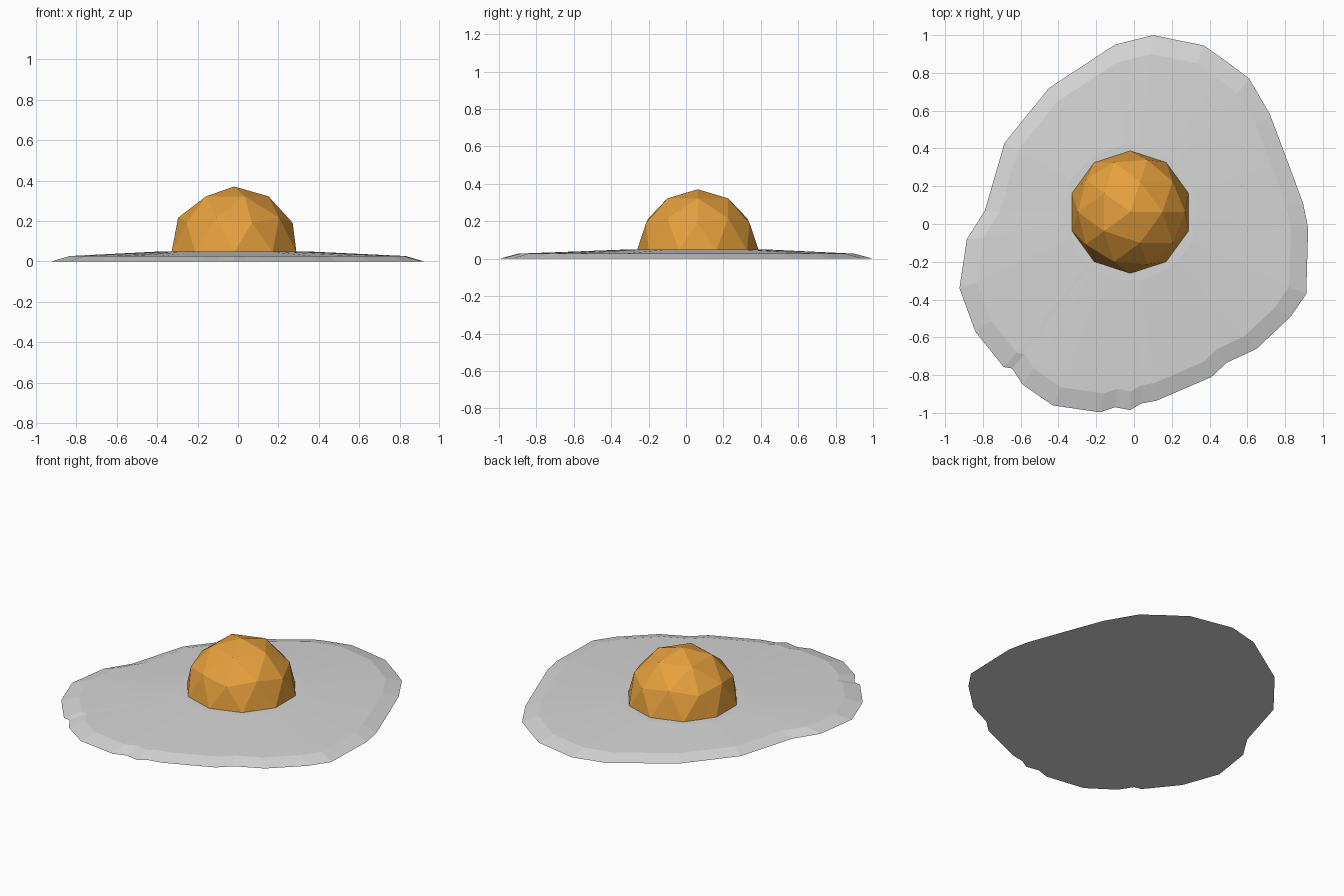
import bpy, bmesh
from mathutils import Vector

if "Cube" in bpy.data.objects:
    bpy.data.objects.remove(bpy.data.objects["Cube"])


def material(name, rgb):
    m = bpy.data.materials.new(name)
    m.diffuse_color = (*rgb, 1)
    m.use_nodes = True
    m.node_tree.nodes["Principled BSDF"].inputs["Base Color"].default_value = m.diffuse_color
    return m


def finish(bm, name, mat):
    bmesh.ops.recalc_face_normals(bm, faces=bm.faces)
    me = bpy.data.meshes.new(name)
    bm.to_mesh(me)
    bm.free()
    me.materials.append(mat)
    ob = bpy.data.objects.new(name, me)
    bpy.context.collection.objects.link(ob)
    return ob


YOLK = Vector((-0.02, 0.063))
white = material("egg white grey", (0.67, 0.67, 0.67))
orange = material("yolk orange", (0.79, 0.35, 0.046))

# Egg white: irregular outline, sloped rim, gentle rise towards the yolk
outline = [Vector(p) for p in (
    (0.1, 1.0), (0.37, 0.945), (0.49, 0.86), (0.61, 0.77), (0.72, 0.58),
    (0.81, 0.34), (0.895, 0.11), (0.922, -0.02), (0.912, -0.37), (0.83, -0.49),
    (0.65, -0.66), (0.49, -0.735), (0.41, -0.81), (0.12, -0.935), (0.04, -0.95),
    (-0.02, -0.985), (-0.1, -0.97), (-0.18, -0.997), (-0.43, -0.96),
    (-0.59, -0.85), (-0.645, -0.765), (-0.69, -0.757), (-0.84, -0.57),
    (-0.924, -0.34), (-0.885, -0.08), (-0.79, 0.07), (-0.685, 0.43),
    (-0.45, 0.72), (-0.1, 0.95))]
bm = bmesh.new()
levels = [
    [(p.x, p.y, 0) for p in outline],
    [(p.x * 0.9, p.y * 0.9, 0.027) for p in outline],
    [(*(YOLK + (p - YOLK).normalized() * 0.36), 0.05) for p in outline]]
rings = [[bm.verts.new(co) for co in level] for level in levels]
n = len(outline)
for a, b in zip(rings, rings[1:]):
    for i in range(n):
        j = (i + 1) % n
        bm.faces.new((a[i], a[j], b[j], b[i]))
bm.faces.new(rings[0])
bm.faces.new(rings[-1])
finish(bm, "egg_white", white)

# Yolk: upper half of a low-poly icosphere
bm = bmesh.new()
bmesh.ops.create_icosphere(bm, subdivisions=2, radius=0.325)
bmesh.ops.delete(bm, geom=[v for v in bm.verts if v.co.z < -0.01], context='VERTS')
bmesh.ops.translate(bm, verts=bm.verts, vec=(YOLK.x, YOLK.y, 0.046))
finish(bm, "yolk", orange)
